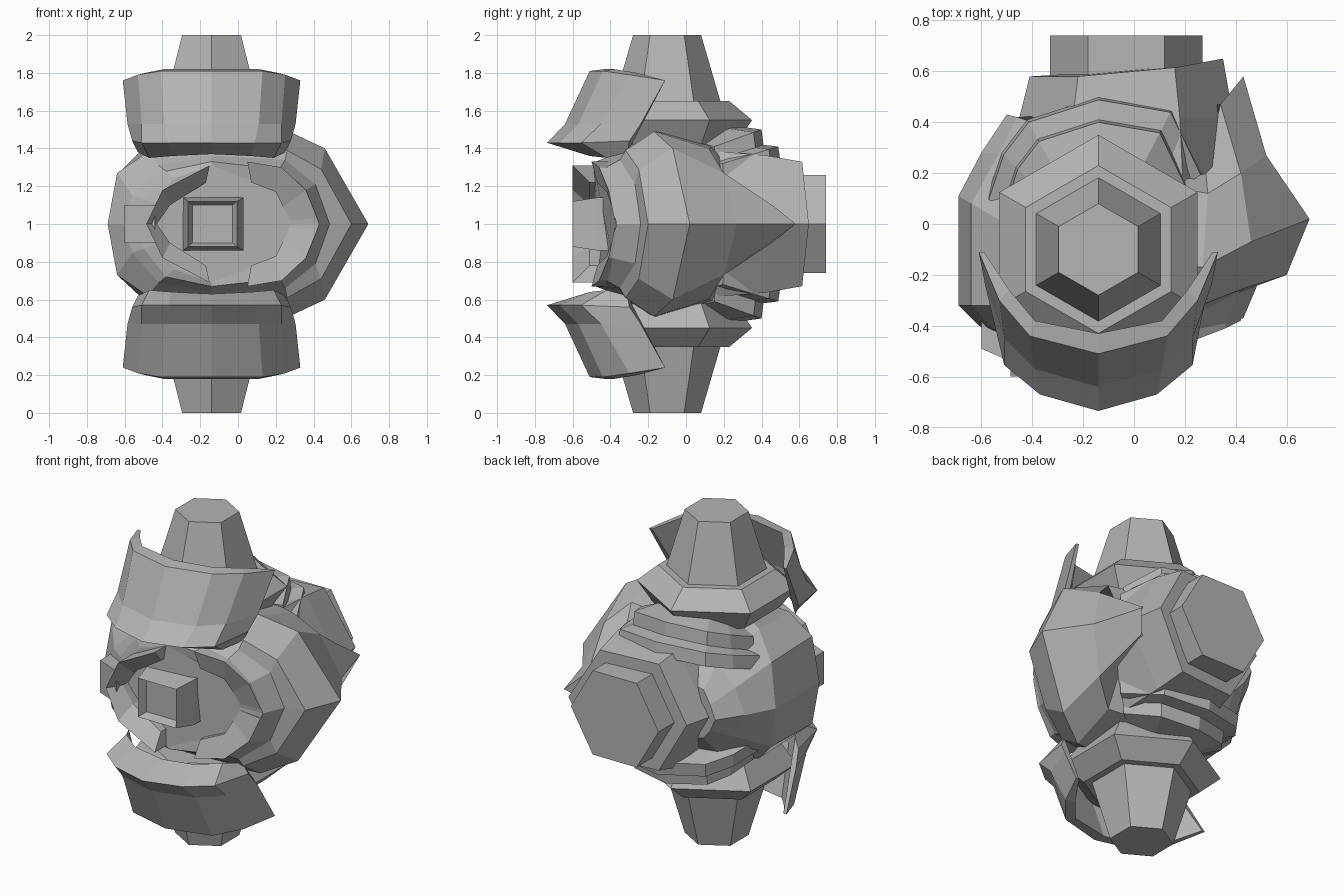
import bpy, bmesh, math

if "Cube" in bpy.data.objects:
    bpy.data.objects.remove(bpy.data.objects["Cube"])

grey = bpy.data.materials.new("matte_grey")
grey.diffuse_color = (0.46, 0.46, 0.46, 1)
grey.use_nodes = True
grey.node_tree.nodes["Principled BSDF"].inputs["Base Color"].default_value = grey.diffuse_color
CX, CY = -0.14, -0.10          # vertical axis of the head


def loft(name, rings, mirror=False):
    """Skin rings of equal length; both ends are capped. Mirror copies it about z = 1."""
    bm = bmesh.new()
    for side in ((1, -1) if mirror else (1,)):
        rows = [[bm.verts.new((x, y, 1 + side * (z - 1))) for x, y, z in r] for r in rings]
        n = len(rows[0])
        for a, b in zip(rows, rows[1:]):
            for i in range(n):
                j = (i + 1) % n
                bm.faces.new((a[i], a[j], b[j], b[i]))
        bm.faces.new(rows[0])
        bm.faces.new(rows[-1])
    bmesh.ops.recalc_face_normals(bm, faces=bm.faces)
    me = bpy.data.meshes.new(name)
    bm.to_mesh(me)
    bm.free()
    me.materials.append(grey)
    ob = bpy.data.objects.new(name, me)
    bpy.context.collection.objects.link(ob)
    return ob


def mirrored_ring(upper):
    """Upper half of a ring, right to left, completed below z = 1."""
    return upper + [(x, y, 2 - z) for x, y, z in reversed(upper[1:-1])]


def hex_z(r, z):
    return [(CX + r * math.sin(k * math.pi / 3), CY + r * math.cos(k * math.pi / 3), z)
            for k in range(6)]


def hex_y(r, y, tilt=0.0, cx=-0.03):
    return [(cx + r * math.cos(k * math.pi / 3), y + tilt * max(0, math.cos(k * math.pi / 3)),
             1 + r * math.sin(k * math.pi / 3)) for k in range(6)]


# faceted head shell, from the eye surface back to a pointed bulge on the right
shell = [
    [(.28, -.375, 1), (.20, -.39, 1.17), (.07, -.44, 1.23), (CX, -.49, 1.31),
     (-.34, -.47, 1.24), (-.44, -.46, 1.11), (-.48, -.45, 1)],
    [(.43, -.37, 1), (.36, -.39, 1.18), (.22, -.44, 1.29), (CX, -.48, 1.33),
     (-.38, -.45, 1.28), (-.5, -.44, 1.13), (-.54, -.43, 1)],
    [(.485, -.24, 1), (.41, -.27, 1.21), (.25, -.35, 1.34), (CX, -.40, 1.36),
     (-.42, -.41, 1.31), (-.56, -.41, 1.15), (-.61, -.40, 1)],
    [(.60, -.20, 1), (.44, -.25, 1.29), (.26, -.32, 1.39), (CX, -.30, 1.42),
     (-.48, -.32, 1.38), (-.64, -.32, 1.27), (-.69, -.32, 1)],
    [(.69, .02, 1), (.46, -.07, 1.40), (.27, -.17, 1.49), (CX, -.15, 1.50),
     (-.5, 0, 1.40), (-.64, .08, 1.26), (-.69, .11, 1)],
    [(.52, .27, 1), (.42, .20, 1.27), (.29, .12, 1.40), (CX, .20, 1.42),
     (-.42, .28, 1.28), (-.53, .28, 1.15), (-.6, .28, 1)],
    [(.43, .58, 1), (.34, .47, 1.09), (.28, .23, 1.15), (CX, .40, 1.2),
     (-.4, .40, 1.15), (-.46, .42, 1.08), (-.5, .43, 1)],
]
loft("head_shell", [mirrored_ring(r) for r in shell])

# tapered posts and their flanges above and below
loft("posts", [hex_z(.18, 2), hex_z(.285, 1.64)], mirror=True)
loft("post_flanges", [hex_z(.33, 1.65), hex_z(.45, 1.55), hex_z(.36, 1.42)], mirror=True)

# rear housing and end plug
loft("rear_housing", [hex_y(.45, .10), hex_y(.42, .42), hex_y(.38, .58, .07)])
loft("rear_plug", [hex_y(.30, .50), hex_y(.30, .74)])


# curved upper and lower lids with a flared lip
def lid_row(half):
    left = [(2 * CX - x, y, z) for x, y, z in reversed(half[1:])]
    return left + half


lid_rows = [
    lid_row([(CX, -.51, 1.81), (.13, -.44, 1.81), (.25, -.30, 1.79), (.33, -.11, 1.76)]),
    lid_row([(CX, -.64, 1.53), (.11, -.57, 1.53), (.23, -.45, 1.53), (.305, -.24, 1.53)]),
    lid_row([(CX, -.735, 1.43), (.09, -.67, 1.43), (.23, -.555, 1.43), (.28, -.30, 1.44)]),
    lid_row([(CX, -.54, 1.37), (.07, -.51, 1.36), (.19, -.42, 1.35), (.25, -.31, 1.38)]),
    lid_row([(CX, -.54, 1.53), (.08, -.49, 1.53), (.18, -.38, 1.53), (.27, -.24, 1.53)]),
    lid_row([(CX, -.43, 1.82), (.11, -.38, 1.82), (.21, -.26, 1.80), (.31, -.11, 1.76)]),
]
loft("eye_lids", list(zip(*lid_rows)), mirror=True)


# half frame on the left of the eye
def half_frame(name, outer, inner, y_out, y_in):
    rings = []
    full = outer + [(x, 2 - z) for x, z in reversed(outer[:-1])]
    hole = inner + [(x, 2 - z) for x, z in reversed(inner[:-1])]
    for (a, b), (c, d) in zip(full, hole):
        rings.append([(a, y_out, b), (c, y_in, d), (c, -.40, d), (a, -.38, b)])
    loft(name, rings)


half_frame("left_eye_frame", [(-.15, 1.31), (-.40, 1.18), (-.485, 1)],
           [(-.17, 1.22), (-.36, 1.10), (-.43, 1)], -.60, -.51)

# upper and lower right brackets at the rim of the eye
loft("eye_corners", [
    [(.05, -.50, 1.33), (.07, -.47, 1.22), (.07, -.38, 1.22), (.05, -.38, 1.33)],
    [(.23, -.46, 1.30), (.20, -.42, 1.17), (.20, -.34, 1.17), (.23, -.34, 1.30)],
    [(.36, -.41, 1.18), (.24, -.39, 1.09), (.24, -.32, 1.09), (.36, -.32, 1.18)],
    [(.42, -.38, 1.03), (.28, -.377, 1.02), (.28, -.32, 1.02), (.42, -.32, 1.03)],
], mirror=True)

# pupil block with a shallow hollow front, and the side block
def rect(x0, x1, h, y0, y1):
    return [(x0, y0, 1 - h), (x1, y1, 1 - h), (x1, y1, 1 + h), (x0, y0, 1 + h)]


loft("pupil_block", [rect(-.24, -.03, .10, -.55, -.55), rect(-.265, -.005, .12, -.60, -.60),
                     rect(-.29, .03, .14, -.47, -.47), rect(-.29, .03, .14, -.40, -.40)])
loft("side_block", [rect(-.60, -.44, .10, -.49, -.56), rect(-.60, -.44, .10, -.36, -.36)])

# stepped bands wrapping the rear, dropping towards the front, above and below
band_path = [(.27, .20), (.15, .45), (CX, .50), (-.42, .41), (-.52, .28), (-.58, .10)]


def band(name, scale, z0, z1):
    rings = []
    for x, y in band_path:
        dz = -.3 * (.5 - y)

        def at(s, z):
            return (CX + (x - CX) * s, CY + (y - CY) * s, z + dz)
        rings.append([at(scale, z0), at(scale * .98, z1), at(scale * .7, z1 + .02),
                      at(scale * .7, z0 - .04)])
    loft(name, rings, mirror=True)


band("rear_lower_bands", 1.0, 1.33, 1.41)
band("rear_upper_bands", .85, 1.42, 1.50)
